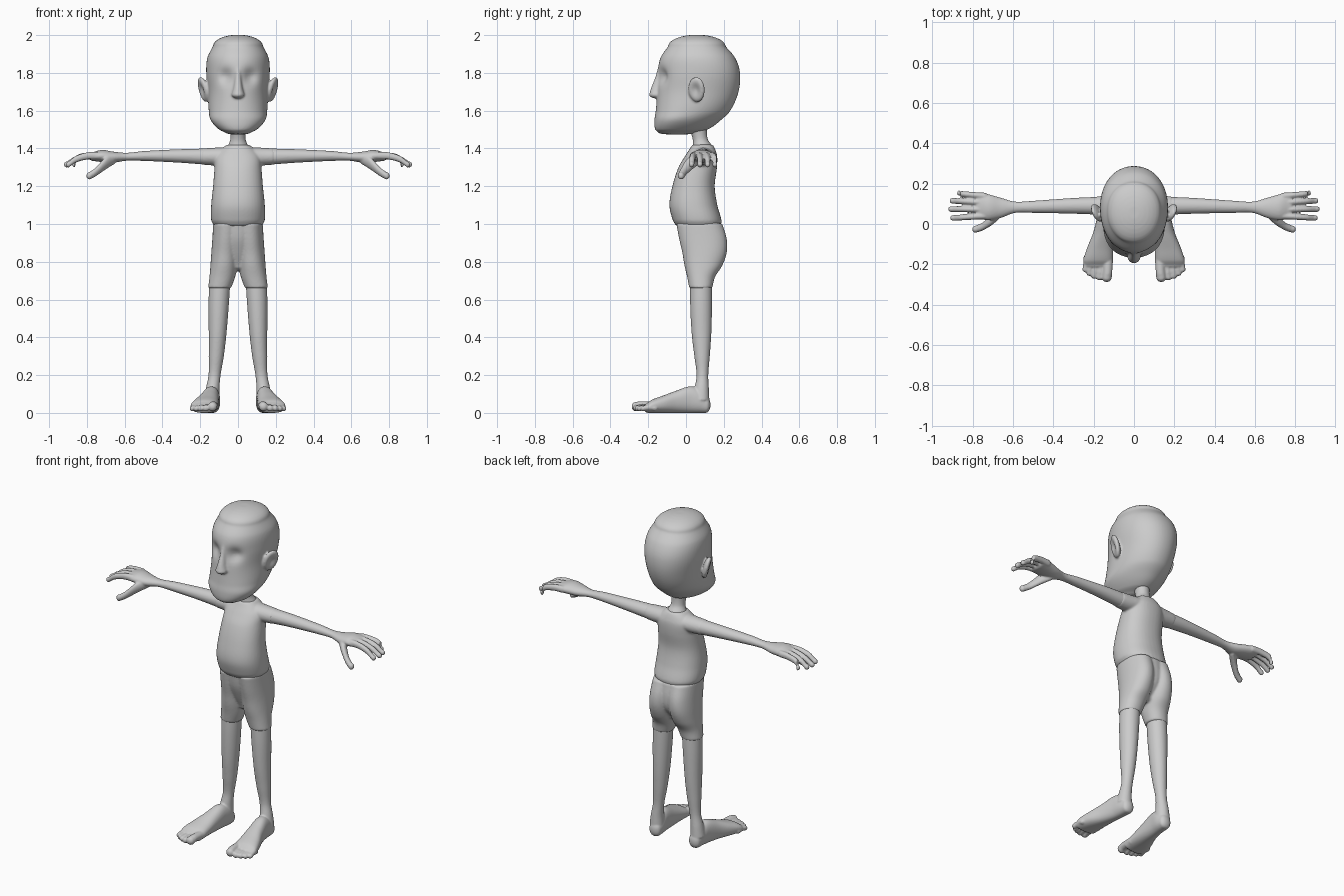
import bpy, bmesh, math
from mathutils import Matrix, Vector, Euler


def resample(rows, k, per=6):
    """Smooth (Hermite) interpolation of section rows along coordinate index k."""
    rows = sorted([tuple(r) + (0,) * (6 - len(r)) for r in rows], key=lambda r: r[k])
    last = len(rows) - 1

    def slope(i, c):
        p, q = rows[max(i - 1, 0)], rows[min(i + 1, last)]
        return (q[c] - p[c]) / (q[k] - p[k])

    out = []
    for i in range(last):
        h = rows[i + 1][k] - rows[i][k]
        for j in range(per):
            t = j / per
            out.append([(2*t**3 - 3*t**2 + 1) * rows[i][c] + (t**3 - 2*t**2 + t) * h * slope(i, c)
                        + (3*t**2 - 2*t**3) * rows[i + 1][c] + (t**3 - t**2) * h * slope(i + 1, c)
                        for c in range(6)])
    return out + [list(rows[last])]


def tube(bm, axis, rows, dome=(0.01, 0.01), n=2.0, seg=40):
    """Loft of rows (x, y, z, radius_u, radius_v, egg) along an axis with domed ends."""
    k = 'XYZ'.index(axis)
    u, v = [i for i in range(3) if i != k]
    rows = resample(rows, k)

    def cap(r, d):
        res = []
        for j in range(1, 8):
            a = j / 8 * math.pi / 2
            q = list(r)
            q[k] += d * math.sin(a)
            q[3] *= math.cos(a)
            q[4] *= math.cos(a)
            res.append(q)
        return res

    rows = cap(rows[0], -dome[0])[::-1] + rows + cap(rows[-1], dome[1])
    rings = []
    for r in rows:
        ring = []
        for s in range(seg):
            c, d = math.cos(2*math.pi*s/seg), math.sin(2*math.pi*s/seg)
            p = Vector(r[:3])
            p[u] += r[3] * math.copysign(abs(c)**(2/n), c) * (1 + r[5] * d)
            p[v] += r[4] * math.copysign(abs(d)**(2/n), d)
            ring.append(bm.verts.new(p))
        rings.append(ring)
    for a, b in zip(rings, rings[1:]):
        for s in range(seg):
            t = (s + 1) % seg
            bm.faces.new((a[s], a[t], b[t], b[s]))
    bm.faces.new(rings[0])
    bm.faces.new(rings[-1])


def finish(bm, name, mirror=True, voxel=0.006, smooth=4):
    """Turn the bmesh into an object, mirrored and fused into one smooth skin."""
    bmesh.ops.recalc_face_normals(bm, faces=bm.faces)
    me = bpy.data.meshes.new(name)
    bm.to_mesh(me)
    bm.free()
    ob = bpy.data.objects.new(name, me)
    bpy.context.collection.objects.link(ob)
    if mirror:
        m = ob.modifiers.new("mirror", 'MIRROR')
        m.use_mirror_merge = False
    r = ob.modifiers.new("fuse", 'REMESH')
    r.mode = 'VOXEL'
    r.voxel_size = voxel
    r.use_smooth_shade = True
    s = ob.modifiers.new("smooth", 'SMOOTH')
    s.factor = 0.5
    s.iterations = smooth
    return ob


# Head: (z, front y, back y, half width, egg)
bm = bmesh.new()
skull = [(1.483, -0.145, 0.05, 0.065, -0.1), (1.50, -0.163, 0.115, 0.098, -0.2),
         (1.55, -0.167, 0.185, 0.142, -0.2), (1.60, -0.16, 0.235, 0.154, -0.1),
         (1.70, -0.152, 0.278, 0.159, 0), (1.80, -0.15, 0.286, 0.168, 0.05),
         (1.88, -0.135, 0.26, 0.162, 0.05), (1.94, -0.095, 0.21, 0.133, 0.03)]
tube(bm, 'Z', [(0, (f + b) / 2, z, w, (b - f) / 2, e) for z, f, b, w, e in skull],
     dome=(0.01, 0.062), n=2.1, seg=64)
# Eye sockets
for v in bm.verts:
    if v.co.y < 0:
        v.co.y += 0.03 * math.exp(-((abs(v.co.x) - 0.065) / 0.038)**2 - ((v.co.z - 1.78) / 0.04)**2)
# Nose
tube(bm, 'Z', [(0, -0.12, 1.86, 0.016, 0.02), (0, -0.137, 1.78, 0.017, 0.025),
               (0, -0.15, 1.72, 0.025, 0.035), (0, -0.16, 1.685, 0.034, 0.035)], dome=(0.02, 0.01))
# Ears, dished on the outside
for side in (1, -1):
    ear = bmesh.ops.create_icosphere(bm, subdivisions=4, radius=1)['verts']
    turn = Euler((math.radians(-6), math.radians(14), math.radians(-24))).to_matrix()
    for v in ear:
        p = v.co.copy()
        rim = p.y**2 + p.z**2
        x = p.x * 0.022 - (0.02 * math.exp(-rim / 0.3) if p.x > 0 else 0)
        q = turn @ Vector((x, p.y * 0.047, p.z * 0.068 * (1 + 0.06 * p.y)))
        v.co = ((0.183 + q.x) * side, 0.055 + q.y, 1.712 + q.z)
finish(bm, "head", mirror=False)

# Neck
bm = bmesh.new()
tube(bm, 'Z', [(0, 0.09, 1.36, 0.075, 0.065), (0, 0.088, 1.41, 0.056, 0.053),
               (0, 0.075, 1.45, 0.04, 0.04), (0, 0.06, 1.53, 0.045, 0.05)])
finish(bm, "neck", mirror=False)

# Shirt with short shoulder sleeves: (z, front y, back y, half width)
bm = bmesh.new()
shirt = [(0.995, -0.055, 0.185, 0.13), (1.02, -0.07, 0.188, 0.142), (1.10, -0.088, 0.166, 0.142),
         (1.20, -0.072, 0.152, 0.132), (1.30, -0.04, 0.164, 0.124), (1.36, -0.005, 0.165, 0.118),
         (1.395, 0.018, 0.155, 0.09), (1.415, 0.03, 0.145, 0.065)]
tube(bm, 'Z', [(0, (f + b) / 2, z, w, (b - f) / 2) for z, f, b, w in shirt],
     dome=(0.014, 0.008), n=2.25)
for s in (1, -1):
    tube(bm, 'X', [(s * 0.03, 0.088, 1.362, 0.065, 0.046), (s * 0.12, 0.09, 1.357, 0.053, 0.047),
                   (s * 0.19, 0.09, 1.357, 0.046, 0.043)], dome=(0.004, 0.004))
finish(bm, "shirt", mirror=False, smooth=6)

# Shorts
bm = bmesh.new()
tube(bm, 'Z', [(0.097, 0.078, 0.662, 0.061, 0.061), (0.083, 0.08, 0.72, 0.068, 0.074),
               (0.074, 0.092, 0.78, 0.072, 0.1), (0.068, 0.098, 0.85, 0.073, 0.118),
               (0.063, 0.09, 0.92, 0.073, 0.126), (0.058, 0.071, 1.0, 0.073, 0.122)],
     dome=(0.004, 0.01), n=2.15)
tube(bm, 'Z', [(0, 0.085, 0.78, 0.06, 0.06), (0, 0.092, 0.85, 0.1, 0.1),
               (0, 0.083, 0.92, 0.12, 0.118), (0, 0.07, 1.0, 0.128, 0.12)], dome=(0.03, 0.01))
finish(bm, "shorts")

# Legs
bm = bmesh.new()
tube(bm, 'Z', [(0.138, 0.08, 0.07, 0.042, 0.044), (0.134, 0.083, 0.13, 0.036, 0.038),
               (0.124, 0.087, 0.2, 0.032, 0.031), (0.115, 0.085, 0.3, 0.04, 0.041),
               (0.108, 0.082, 0.42, 0.047, 0.052), (0.102, 0.08, 0.58, 0.054, 0.058),
               (0.095, 0.08, 0.72, 0.056, 0.058)])
# Feet: (y, x, half width, height)
foot = [(0.105, 0.134, 0.036, 0.085), (0.07, 0.136, 0.042, 0.125), (0.02, 0.142, 0.044, 0.14),
        (-0.05, 0.153, 0.052, 0.118), (-0.12, 0.168, 0.065, 0.092), (-0.18, 0.178, 0.073, 0.07),
        (-0.205, 0.179, 0.07, 0.052)]
tube(bm, 'Y', [(x, y, h / 2, w, h / 2) for y, x, w, h in foot], dome=(0.015, 0.025), n=2.3)
# Toes: (base x, tip x, tip y, radius)
for bx, tx, ty, r in [(0.128, 0.135, -0.288, 0.025), (0.163, 0.170, -0.28, 0.017),
                      (0.190, 0.197, -0.272, 0.016), (0.214, 0.221, -0.258, 0.015),
                      (0.235, 0.241, -0.24, 0.015)]:
    tube(bm, 'Y', [(tx, ty + r * 0.9, r + 0.008, r, r), ((bx + tx) / 2, ty + 0.045, r + 0.014, r * 0.93, r * 0.9),
                   (bx, -0.165, r + 0.01, r, r)], dome=(r * 0.9, r), seg=24)
finish(bm, "legs_and_feet", voxel=0.005)

# Arms and palms
bm = bmesh.new()
tube(bm, 'X', [(0.08, 0.088, 1.355, 0.05, 0.045), (0.14, 0.09, 1.356, 0.046, 0.044),
               (0.3, 0.09, 1.36, 0.039, 0.036), (0.5, 0.085, 1.36, 0.03, 0.026),
               (0.59, 0.083, 1.356, 0.028, 0.021), (0.66, 0.08, 1.354, 0.05, 0.029),
               (0.72, 0.083, 1.36, 0.064, 0.032), (0.77, 0.09, 1.357, 0.066, 0.023)],
     dome=(0.01, 0.02))
# Fingers: (base y, tip x, tip y)
for by, tx, ty in [(0.138, 0.878, 0.153), (0.106, 0.915, 0.115), (0.072, 0.922, 0.074), (0.040, 0.912, 0.030)]:
    tube(bm, 'X', [(0.74, by, 1.362, 0.017, 0.02), (0.80, by * 0.6 + ty * 0.4, 1.36, 0.015, 0.019),
                   (0.86, by * 0.2 + ty * 0.8, 1.342, 0.0145, 0.018), (tx - 0.016, ty, 1.315, 0.0145, 0.016)],
         dome=(0.015, 0.016), seg=24)
# Thumbs
tube(bm, 'X', [(0.655, 0.065, 1.345, 0.025, 0.028), (0.70, 0.025, 1.322, 0.027, 0.033),
               (0.75, -0.012, 1.278, 0.02, 0.024), (0.785, -0.026, 1.255, 0.018, 0.02)],
     dome=(0.01, 0.018), seg=24)
finish(bm, "arms_and_hands", voxel=0.005)
